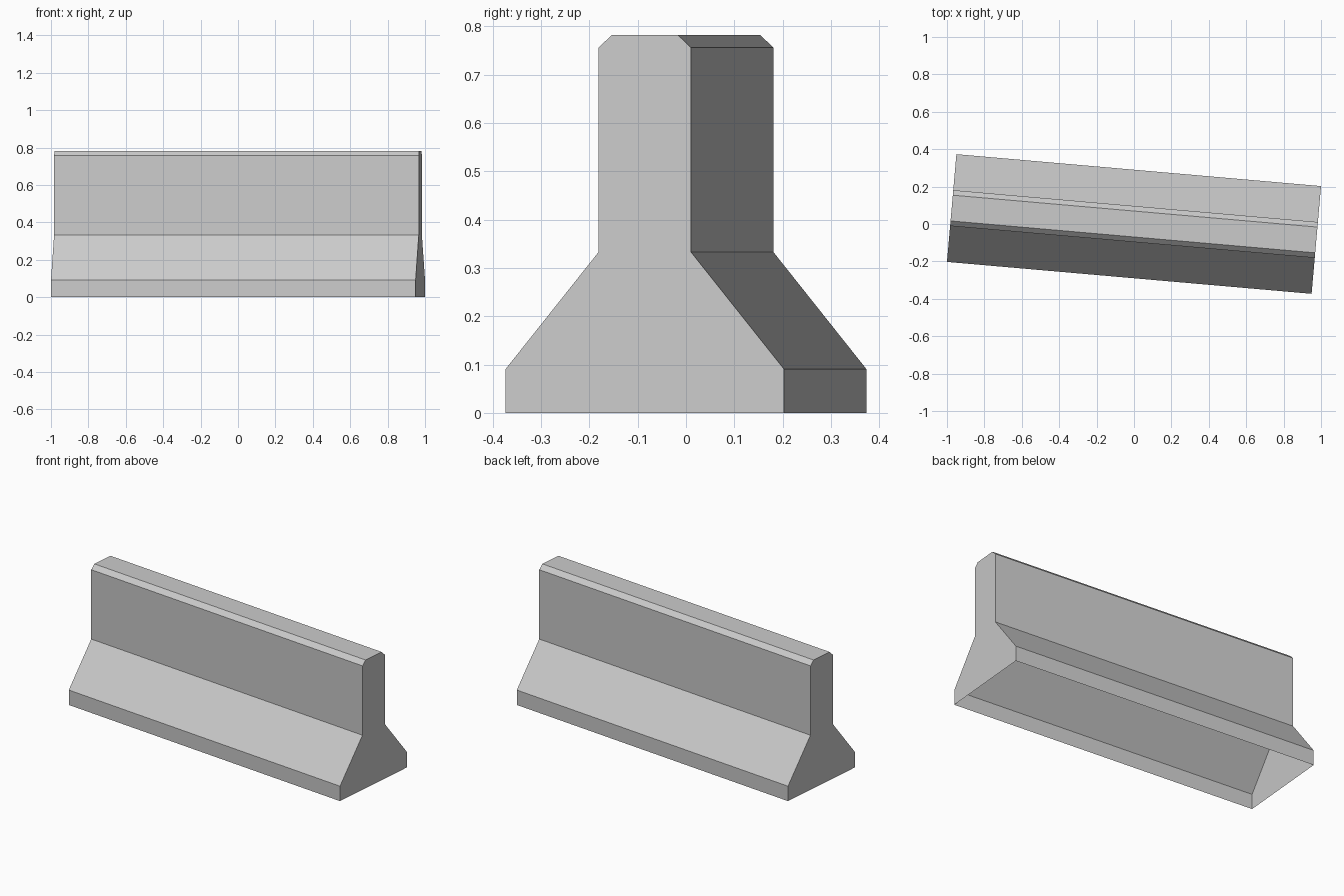
import bpy
import bmesh
import math

cube = bpy.data.objects.get("Cube")
if cube:
    bpy.data.objects.remove(cube, do_unlink=True)

# Concrete colour
concrete = bpy.data.materials.new("concrete_grey")
concrete.use_nodes = True
grey = (0.6, 0.6, 0.6, 1.0)
concrete.diffuse_color = grey
concrete.node_tree.nodes["Principled BSDF"].inputs["Base Color"].default_value = grey

# Half profile (half width, height): foot, slope, wall, chamfered top
HALF_LENGTH = 0.9785
half = [(0.289, 0.0), (0.289, 0.091), (0.096, 0.333), (0.096, 0.756), (0.069, 0.782)]
profile = half + [(-y, z) for y, z in reversed(half)]

bm = bmesh.new()
right_end = [bm.verts.new((-HALF_LENGTH, y, z)) for y, z in profile]
left_end = [bm.verts.new((HALF_LENGTH, y, z)) for y, z in profile]

# End caps, and long faces between them; the underside stays open
bm.faces.new(right_end[::-1])
bm.faces.new(left_end)
for i in range(len(profile) - 1):
    bm.faces.new((right_end[i], right_end[i + 1], left_end[i + 1], left_end[i]))
bm.normal_update()
if max(bm.faces, key=lambda f: f.calc_center_median().z).normal.z < 0:
    bmesh.ops.reverse_faces(bm, faces=bm.faces[:])

mesh = bpy.data.meshes.new("road_barrier")
bm.to_mesh(mesh)
bm.free()
mesh.materials.append(concrete)

# The barrier stands slightly turned
barrier = bpy.data.objects.new("road_barrier", mesh)
barrier.rotation_euler.z = math.radians(-5)
bpy.context.collection.objects.link(barrier)
